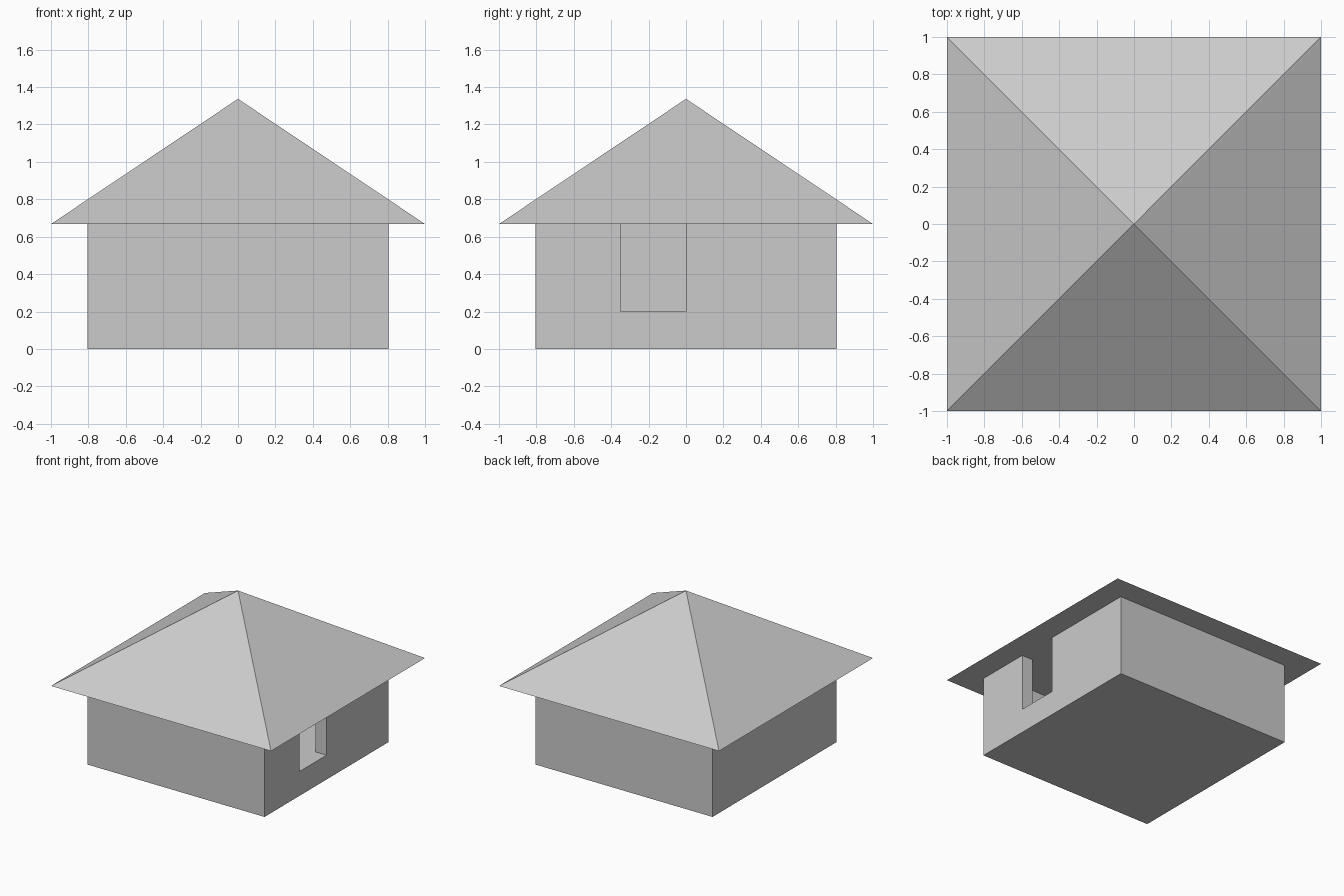
import bpy
import math

if "Cube" in bpy.data.objects:
    bpy.data.objects.remove(bpy.data.objects["Cube"])

HALF, WALL, FLOOR, EAVE, APEX = 0.805, 0.10, 0.20, 0.668, 1.337


def box(name, lo, hi):
    bpy.ops.mesh.primitive_cube_add(
        size=1, location=[(a + b) / 2 for a, b in zip(lo, hi)])
    ob = bpy.context.object
    ob.name = name
    ob.scale = [b - a for a, b in zip(lo, hi)]
    bpy.ops.object.transform_apply(location=True, rotation=False, scale=True)
    return ob


def cut(target, cutter):
    cutter.hide_render = True
    cutter.hide_viewport = True
    mod = target.modifiers.new(cutter.name, 'BOOLEAN')
    mod.operation = 'DIFFERENCE'
    mod.solver = 'EXACT'
    mod.object = cutter


# House body: solid plinth with thin walls around an open room
body = box("house_walls", (-HALF, -HALF, 0), (HALF, HALF, EAVE))
inner = HALF - WALL
cut(body, box("room_cutter", (-inner, -inner, FLOOR), (inner, inner, EAVE + 0.2)))

# Doorway in the right wall, level with the floor and open up to the eaves
cut(body, box("doorway_cutter", (inner - 0.1, -0.35, FLOOR), (HALF + 0.1, 0, EAVE + 0.2)))

# Overhanging pyramid roof with a closed underside
bpy.ops.mesh.primitive_cone_add(
    vertices=4, radius1=math.sqrt(2), radius2=0, depth=APEX - EAVE,
    location=(0, 0, (APEX + EAVE) / 2), rotation=(0, 0, math.pi / 4))
bpy.context.object.name = "roof"
bpy.ops.object.transform_apply(location=True, rotation=True, scale=True)
